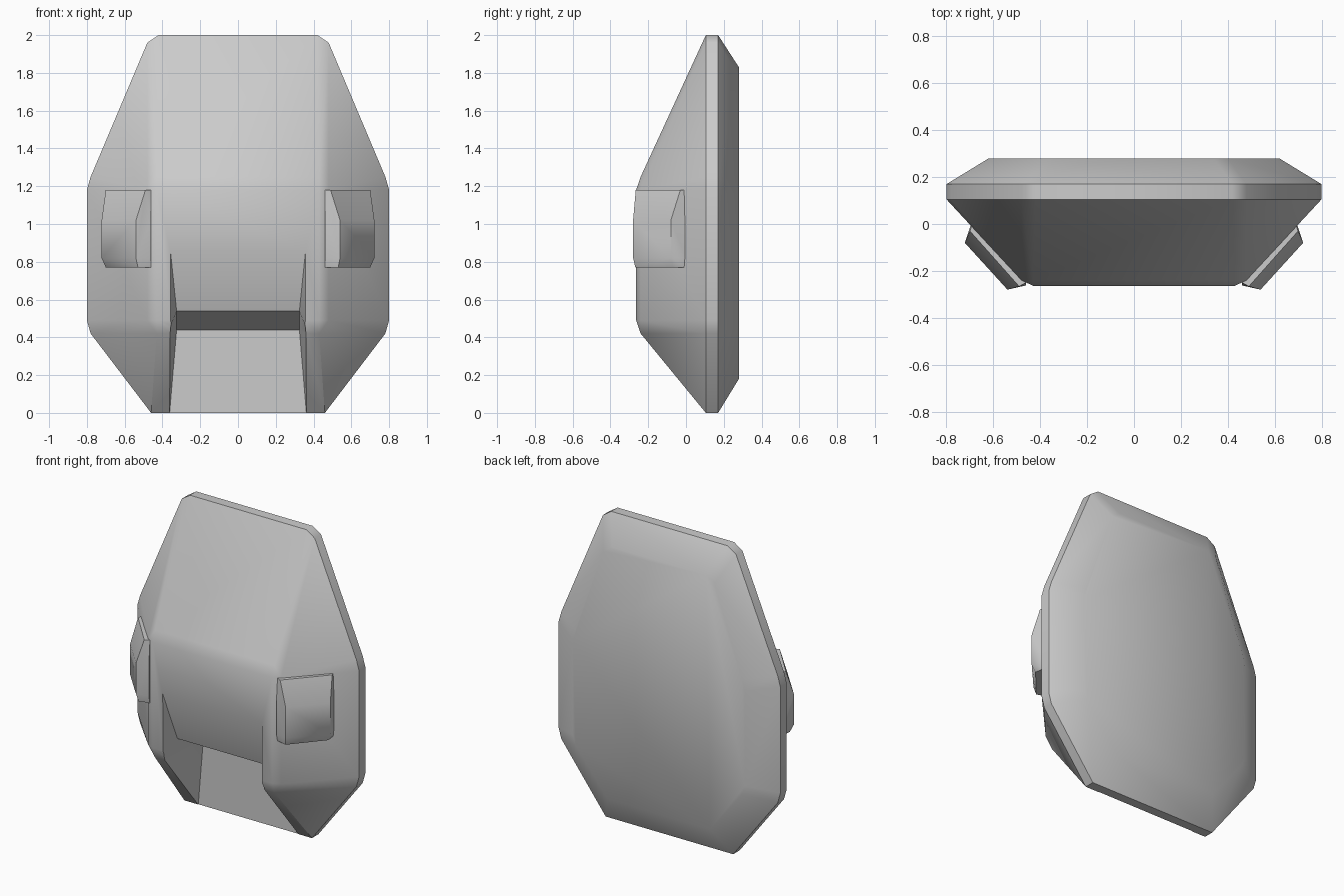
import bpy, bmesh, math

if "Cube" in bpy.data.objects:
    bpy.data.objects.remove(bpy.data.objects["Cube"])


def link(name, bm):
    bmesh.ops.recalc_face_normals(bm, faces=bm.faces[:])
    me = bpy.data.meshes.new(name)
    bm.to_mesh(me)
    bm.free()
    ob = bpy.data.objects.new(name, me)
    bpy.context.collection.objects.link(ob)
    return ob


def hull(name, pts):
    bm = bmesh.new()
    for p in pts:
        bm.verts.new(p)
    res = bmesh.ops.convex_hull(bm, input=bm.verts[:])
    junk = [v for v in bm.verts if not v.link_faces]
    bmesh.ops.delete(bm, geom=junk, context='VERTS')
    bmesh.ops.dissolve_limit(bm, angle_limit=math.radians(1),
                             verts=bm.verts[:], edges=bm.edges[:])
    return link(name, bm)


def smooth(ob, deg=35):
    bpy.ops.object.select_all(action='DESELECT')
    ob.select_set(True)
    bpy.context.view_layer.objects.active = ob
    bpy.ops.object.shade_smooth_by_angle(angle=math.radians(deg))


def ring(y, half):
    return [(s * x, y, z) for x, z in half for s in (-1, 1)]


# Faceted main shell: back plate, rim, and raised front with softened edges
rim = [(.42, 2), (.48, 1.96), (.78, 1.25), (.80, 1.18),
       (.80, .49), (.78, .42), (.46, 0)]
back = [(.34, 1.83), (.40, 1.79), (.60, 1.22), (.62, 1.15),
        (.62, .53), (.60, .47), (.37, .18)]
body = hull("body", ring(.28, back) + ring(.17, rim) + ring(.105, rim)
            + ring(-.24, [(.43, 1.25), (.48, 1.18), (.48, .49), (.43, .42)])
            + ring(-.264, [(.43, 1.18), (.43, .49)]))

# Recess cutter: profile across x, tapering inwards with depth
prof = [(.36, -.27, .88), (.325, -.16, .54), (.325, .108, .44), (.362, .108, 0),
        (.362, .108, -.1), (.36, -.5, -.1), (.36, -.5, .88)]
bm = bmesh.new()
sides = []
for s in (-1, 1):
    sides.append([bm.verts.new((s * x, y, z)) for x, y, z in prof + [(.36, -.275, .45)]])
n = len(prof)
for i in range(n):
    j = (i + 1) % n
    bm.faces.new((sides[0][i], sides[0][j], sides[1][j], sides[1][i]))
for v in sides:
    for i in range(n):
        bm.faces.new((v[7], v[i], v[(i + 1) % n]))
cutter = link("recess_cutter", bm)
cutter.hide_render = True

mod = body.modifiers.new("recess", 'BOOLEAN')
mod.operation = 'DIFFERENCE'
mod.solver = 'EXACT'
mod.object = cutter
bpy.context.view_layer.objects.active = body
bpy.ops.object.modifier_apply(modifier=mod.name)
bpy.data.objects.remove(cutter)
smooth(body)

# Raised pads on the slanted sides
pad = {.77: [(.46, -.25), (.69, 0), (.53, -.268), (.70, -.07)],
       .82: [(.54, -.28), (.722, -.08), (.46, -.262), (.695, 0)],
       1.02: [(.54, -.28), (.722, -.08), (.46, -.262), (.695, 0)],
       1.18: [(.46, -.25), (.69, 0), (.49, -.266), (.70, -.03)]}
for s, name in ((-1, "left_pad"), (1, "right_pad")):
    smooth(hull(name, [(s * x, y, z) for z, ps in pad.items() for x, y in ps]), 50)
